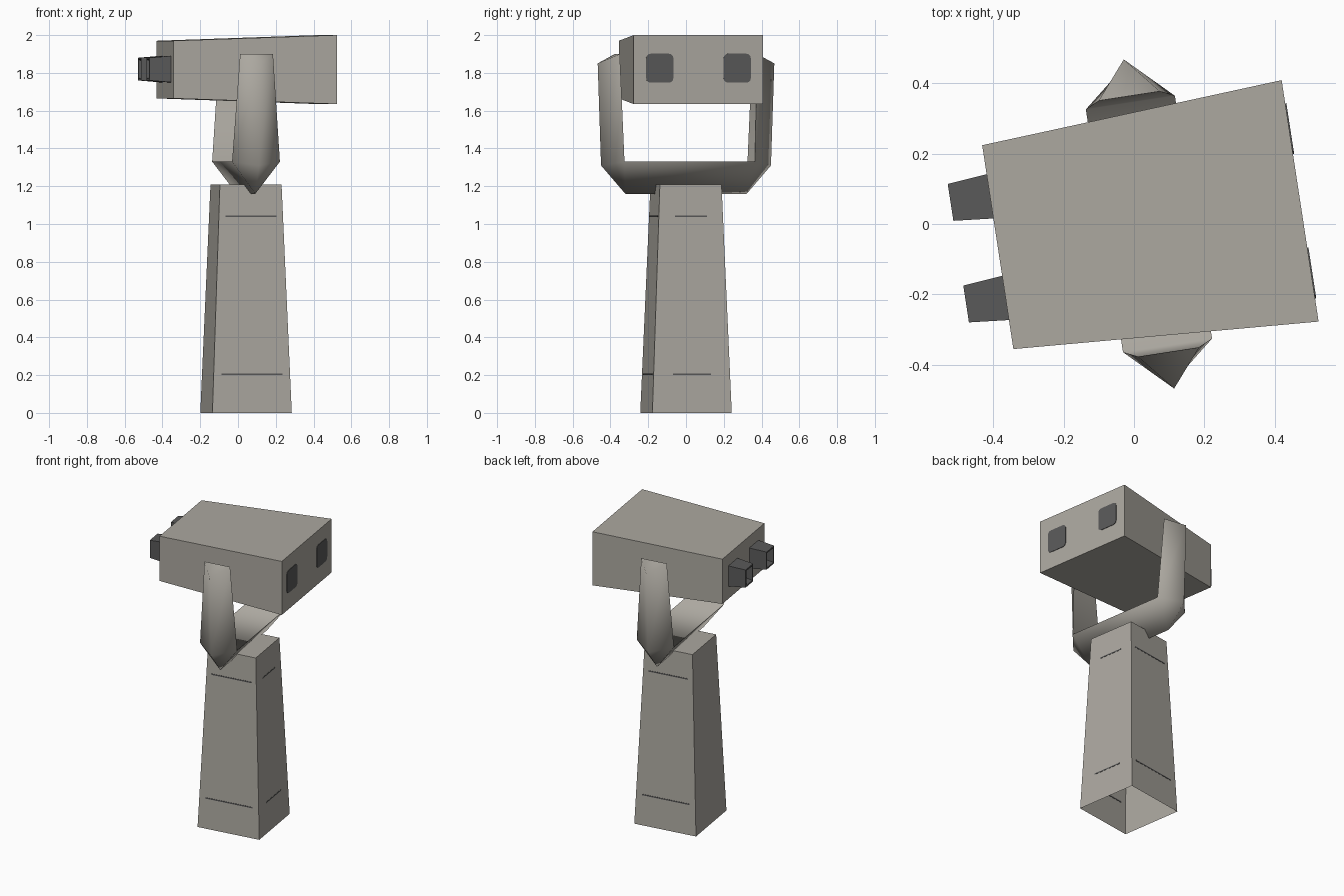
import bpy, bmesh, math
from mathutils import Matrix, Vector

if "Cube" in bpy.data.objects:
    bpy.data.objects.remove(bpy.data.objects["Cube"], do_unlink=True)

# Whole device is turned slightly about its upright axis
PLACE = Matrix.Translation((0.0425, 0, 0)) @ Matrix.Rotation(math.radians(8.7), 4, "Z")


def material(name, color):
    m = bpy.data.materials.new(name)
    m.use_nodes = True
    m.diffuse_color = (*color, 1)
    bsdf = m.node_tree.nodes["Principled BSDF"]
    bsdf.inputs["Base Color"].default_value = (*color, 1)
    bsdf.inputs["Roughness"].default_value = 0.8
    return m


GREY = material("warm_grey", (0.41, 0.39, 0.35))
DARK = material("dark_grey", (0.10, 0.10, 0.10))


def add_object(name, bm, mat):
    bmesh.ops.recalc_face_normals(bm, faces=bm.faces)
    mesh = bpy.data.meshes.new(name)
    bm.to_mesh(mesh)
    bm.free()
    mesh.materials.append(mat)
    ob = bpy.data.objects.new(name, mesh)
    ob.matrix_world = PLACE
    bpy.context.collection.objects.link(ob)
    return ob


def loft(bm, sections, cap_start=True, cap_end=True):
    """Skin a row of equal-sized point rings."""
    rings = [[bm.verts.new(p) for p in s] for s in sections]
    for a, b in zip(rings, rings[1:]):
        for i in range(len(a)):
            j = (i + 1) % len(a)
            bm.faces.new((a[i], a[j], b[j], b[i]))
    if cap_start:
        bm.faces.new(rings[0])
    if cap_end:
        bm.faces.new(rings[-1])


def rect_x(x, y, z, hy, hz):
    return [(x, y - hy, z - hz), (x, y + hy, z - hz), (x, y + hy, z + hz), (x, y - hy, z + hz)]


def square_z(z, h):
    return [(-h, -h, z), (h, -h, z), (h, h, z), (-h, h, z)]


# Tapered post, open underneath
bm = bmesh.new()
loft(bm, [square_z(0, 0.2125), square_z(1.21, 0.165)], cap_start=False)
post = add_object("post", bm, GREY)

# Thin dark seams on the post
for label, z in (("lower", 0.205), ("upper", 1.04)):
    half = 0.2125 - 0.0475 * z / 1.21
    bm = bmesh.new()
    for turn, length in ((0, 0.8), (90, 0.5), (180, 0.8)):
        bmesh.ops.create_cube(bm, size=1, matrix=Matrix.Rotation(math.radians(turn), 4, "Z")
                              @ Matrix.Translation((0, -half, z))
                              @ Matrix.Diagonal((2 * half * length, 0.003, 0.008, 1)))
    add_object(label + "_seam", bm, DARK)

# Yoke: triangular section swept through a U, ridge outward
# each station: inner y, inner z, half width, ridge y, ridge z
half_yoke = [
    (0.368, 1.90, 0.088, 0.473, 1.85),
    (0.349, 1.33, 0.128, 0.455, 1.31),
    (0.349, 1.33, 0.128, 0.325, 1.16),
]
stations = [(s, -1) for s in half_yoke] + [(s, 1) for s in reversed(half_yoke)]
bm = bmesh.new()
loft(bm, [[(-w, k * y, z), (w, k * y, z), (0, k * ry, rz)]
          for (y, z, w, ry, rz), k in stations])
bmesh.ops.remove_doubles(bm, verts=bm.verts, dist=0.0005)
yoke = add_object("yoke", bm, GREY)
bpy.ops.object.select_all(action="DESELECT")
bpy.context.view_layer.objects.active = yoke
yoke.select_set(True)
bpy.ops.object.shade_smooth_by_angle(angle=math.radians(100))

# Viewer housing, wider toward the lens end
bm = bmesh.new()
loft(bm, [rect_x(-0.4346, 0, 1.8175, 0.293, 0.1525), rect_x(0.4346, 0, 1.8175, 0.347, 0.1825)])
add_object("housing", bm, GREY)

for side, y in (("right", -0.146), ("left", 0.146)):
    # Eyepieces with a shallow recess
    bm = bmesh.new()
    loft(bm, [rect_x(-0.43, y, 1.82, 0.064, 0.07),
              rect_x(-0.548, y, 1.82, 0.053, 0.06),
              rect_x(-0.548, y, 1.82, 0.044, 0.05),
              rect_x(-0.50, y, 1.82, 0.03, 0.035)])
    add_object(side + "_eyepiece", bm, DARK)

    # Rounded lens plates
    cy, hy, hz, r = y * 1.42, 0.073, 0.077, 0.025
    outline = []
    for i in range(16):
        corner, step = divmod(i, 4)
        a = math.radians(90 * corner + 30 * step)
        sy = 1 if corner in (0, 3) else -1
        sz = 1 if corner in (0, 1) else -1
        outline.append((cy + sy * (hy - r) + r * math.cos(a),
                        1.825 + sz * (hz - r) + r * math.sin(a)))
    bm = bmesh.new()
    loft(bm, [[(x, *p) for p in outline] for x in (0.433, 0.438)])
    add_object(side + "_lens", bm, DARK)
